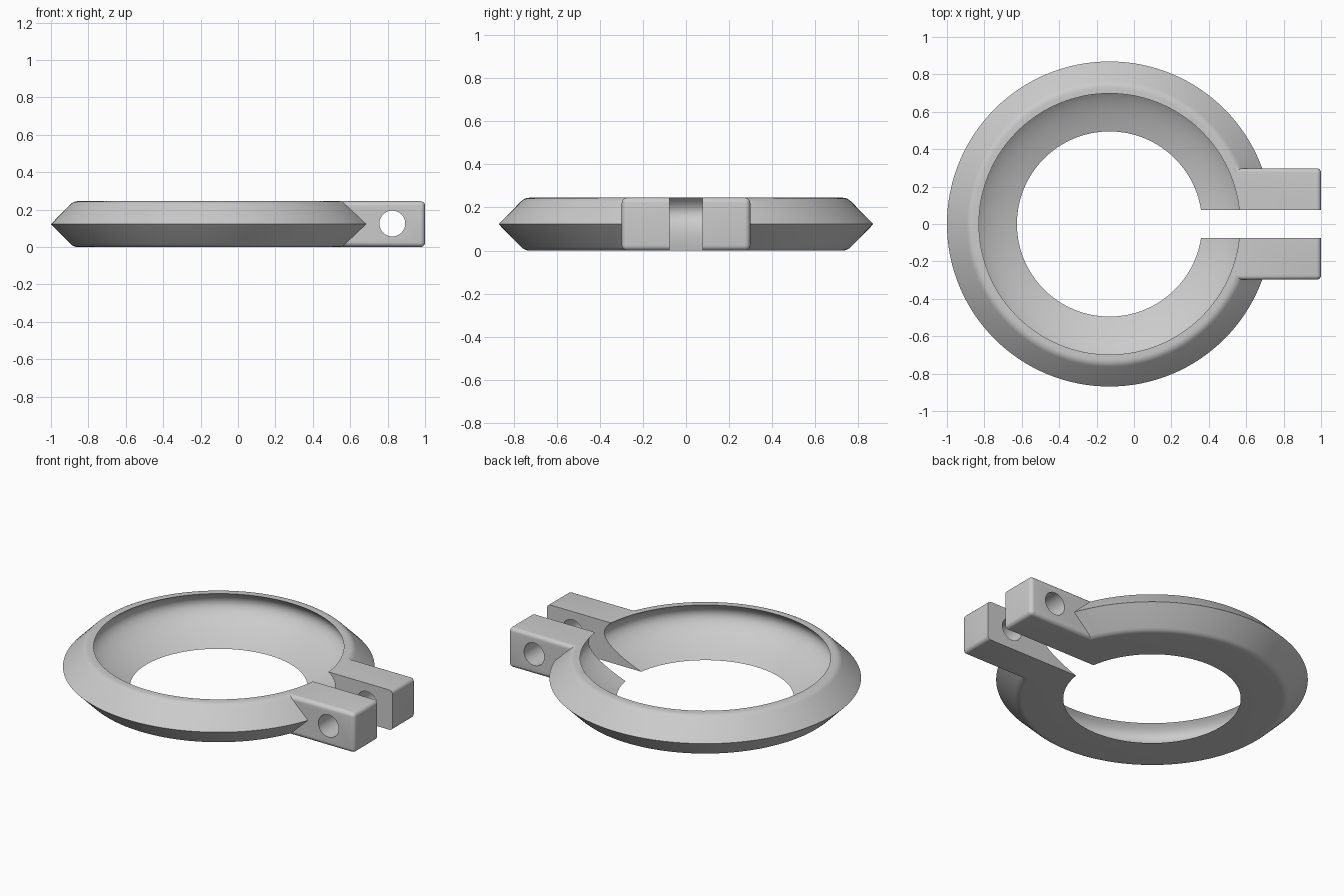
import bpy, bmesh, math
from mathutils import Matrix, Vector

cube = bpy.data.objects.get("Cube")
if cube:
    bpy.data.objects.remove(cube, do_unlink=True)

HEIGHT = 0.245
MID = HEIGHT / 2
RING_X = -0.131

metal = bpy.data.materials.new("plain grey")
metal.use_nodes = True
GREY = (0.6, 0.6, 0.6, 1)
metal.diffuse_color = GREY
metal.node_tree.nodes["Principled BSDF"].inputs["Base Color"].default_value = GREY


def finish(name, bm):
    bmesh.ops.recalc_face_normals(bm, faces=bm.faces)
    mesh = bpy.data.meshes.new(name)
    bm.to_mesh(mesh)
    bm.free()
    mesh.materials.append(metal)
    obj = bpy.data.objects.new(name, mesh)
    bpy.context.collection.objects.link(obj)
    return obj


def lathe(name, profile, steps=128):
    """Closed solid turned about the ring axis."""
    bm = bmesh.new()
    verts = [bm.verts.new((r, 0, z)) for r, z in profile]
    edges = [bm.edges.new(pair) for pair in zip(verts, verts[1:])]
    bmesh.ops.spin(bm, geom=verts + edges, axis=(0, 0, 1), cent=(0, 0, 0),
                   angle=math.tau, steps=steps)
    bmesh.ops.remove_doubles(bm, verts=bm.verts, dist=1e-5)
    bmesh.ops.translate(bm, verts=bm.verts, vec=(RING_X, 0, 0))
    return finish(name, bm)


def block(name, low, high, bevel=0):
    low, high = Vector(low), Vector(high)
    bm = bmesh.new()
    bmesh.ops.create_cube(bm, size=1)
    bmesh.ops.scale(bm, verts=bm.verts, vec=high - low)
    bmesh.ops.translate(bm, verts=bm.verts, vec=(low + high) / 2)
    if bevel:
        bmesh.ops.bevel(bm, geom=bm.edges[:], offset=bevel, segments=5,
                        profile=0.5, affect='EDGES')
    return finish(name, bm)


def combine(target, other, operation):
    mod = target.modifiers.new(operation.title(), 'BOOLEAN')
    mod.operation, mod.solver, mod.object = operation, 'EXACT', other
    bpy.ops.object.select_all(action='DESELECT')
    bpy.context.view_layer.objects.active = target
    target.select_set(True)
    bpy.ops.object.modifier_apply(modifier=mod.name)
    bpy.data.objects.remove(other, do_unlink=True)


def arc(start, control, end, steps=12):
    """Points along a quadratic curve."""
    a, b, c = Vector(start), Vector(control), Vector(end)
    ts = [i / steps for i in range(steps + 1)]
    return [tuple(a * (1 - t) ** 2 + b * 2 * t * (1 - t) + c * t * t) for t in ts]


# Ring body with a V-shaped rim and softened shoulders
lower = arc((0.725, 0), (0.748, 0), (0.764, 0.016), 4)
upper = [(r, HEIGHT - z) for r, z in reversed(lower)]
clamp = lathe("clamp_ring", [(0, 0)] + lower + [(0.869, MID)] + upper + [(0, HEIGHT)])

# Clamping lugs, one rounded block split by the slot below
lugs = block("clamp_lugs", (0.2, -0.298, 0), (1, 0.298, HEIGHT), 0.024)
combine(clamp, lugs, 'UNION')

# Hollow seat: sloping floor that curls back under the upper lip
seat = arc((0.495, 0), (0.85, 0.13), (0.698, HEIGHT), 16)
combine(clamp, lathe("seat_cutter", [(0, -0.05), (0.495, -0.05)] + seat
                     + [(0.698, 0.3), (0, 0.3)]), 'DIFFERENCE')

# Slot between the lugs
combine(clamp, block("slot_cutter", (0, -0.076, -0.1), (1.2, 0.076, 0.4)), 'DIFFERENCE')

# Bolt hole through both lugs
bm = bmesh.new()
bmesh.ops.create_cone(bm, cap_ends=True, segments=48, radius1=0.069,
                      radius2=0.069, depth=1,
                      matrix=Matrix.Translation((0.825, 0, MID + 0.003))
                      @ Matrix.Rotation(math.pi / 2, 4, 'X'))
combine(clamp, finish("bolt_hole_cutter", bm), 'DIFFERENCE')

bpy.ops.object.shade_smooth_by_angle(angle=math.radians(25))
